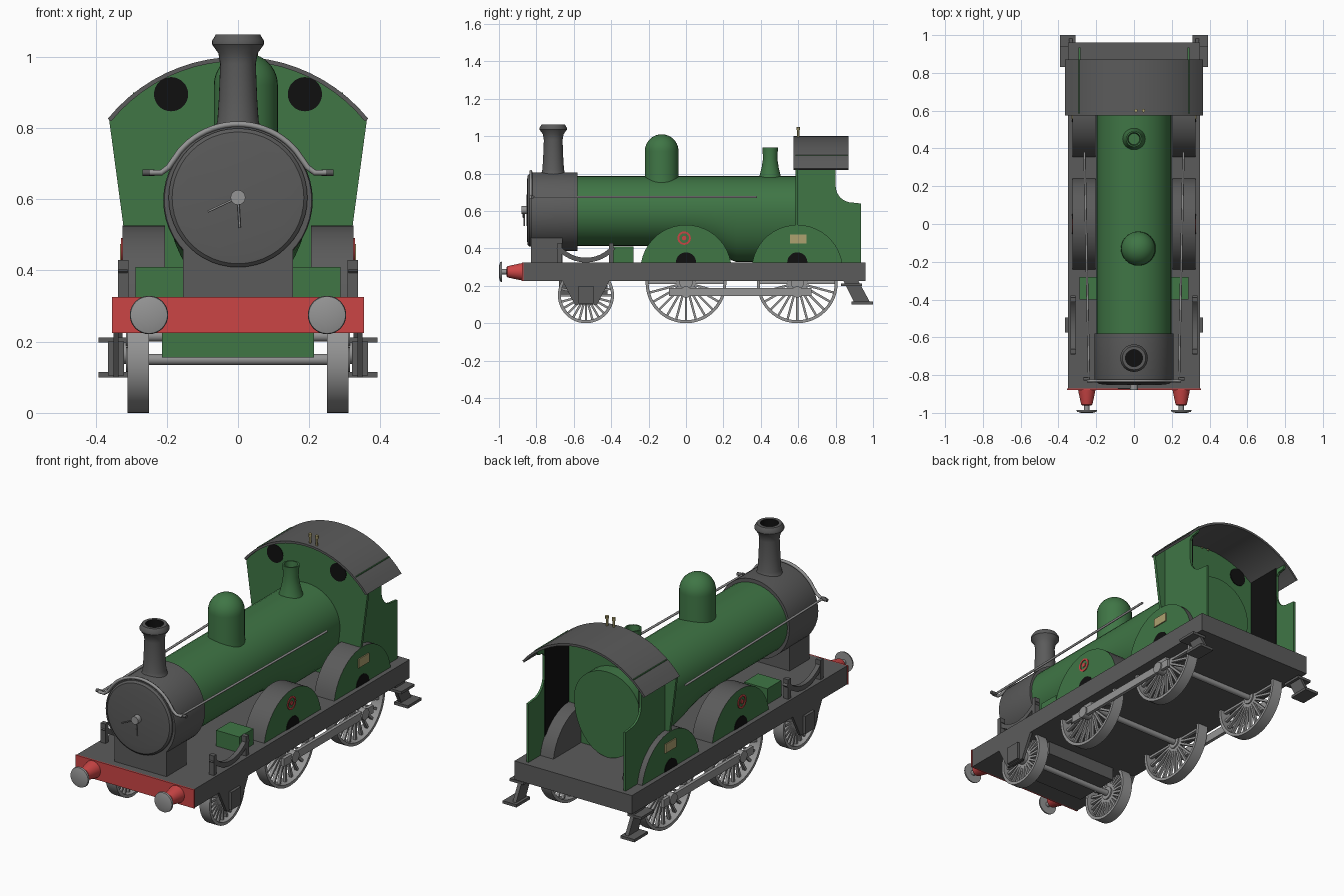
import bpy, bmesh, math
from mathutils import Matrix, Vector

cube = bpy.data.objects.get("Cube")
if cube:
    bpy.data.objects.remove(cube)


def material(name, r, g, b):
    m = bpy.data.materials.new(name)
    m.use_nodes = True
    m.diffuse_color = (r, g, b, 1)
    m.node_tree.nodes["Principled BSDF"].inputs["Base Color"].default_value = (r, g, b, 1)
    return m


GREEN = material("green paint", .05, .18, .06)
GREY = material("dark grey", .105, .105, .105)
STEEL = material("steel", .3, .3, .3)
RED = material("red paint", .6, .06, .06)
BLACK = material("black", .005, .005, .005)
BRASS = material("brass", .42, .36, .16)


def finish(name, bm, mats, rule=None):
    """Turn a bmesh into an object, colouring faces by a rule."""
    bmesh.ops.remove_doubles(bm, verts=bm.verts, dist=1e-5)
    bmesh.ops.recalc_face_normals(bm, faces=bm.faces)
    for f in bm.faces:
        f.smooth = True
        f.material_index = rule(f) if rule else 0
    me = bpy.data.meshes.new(name)
    bm.to_mesh(me)
    bm.free()
    me.set_sharp_from_angle(angle=math.radians(35))
    for m in (mats if isinstance(mats, list) else [mats]):
        me.materials.append(m)
    ob = bpy.data.objects.new(name, me)
    bpy.context.collection.objects.link(ob)
    return ob


def add_box(bm, x, y, z):
    size = [b - a for a, b in (x, y, z)]
    mid = [(a + b) / 2 for a, b in (x, y, z)]
    bmesh.ops.create_cube(bm, size=1, matrix=Matrix.Translation(mid) @ Matrix.Diagonal((*size, 1)))


def box(name, x, y, z, mats, rule=None):
    bm = bmesh.new()
    add_box(bm, x, y, z)
    return finish(name, bm, mats, rule)


def loft(bm, rings, caps=True):
    rows = [[bm.verts.new(p) for p in ring] for ring in rings]
    n = len(rows[0])
    for a, b in zip(rows, rows[1:]):
        for i in range(n):
            bm.faces.new((a[i], a[(i + 1) % n], b[(i + 1) % n], b[i]))
    if caps:
        bm.faces.new(rows[0])
        bm.faces.new(rows[-1])


def add_lathe(bm, profile, origin, axis, seg=32, caps=True):
    def point(r, h, t):
        a, b = r * math.cos(t), r * math.sin(t)
        p = {"x": (h, a, b), "y": (a, h, b), "z": (a, b, h)}[axis]
        return Vector(p) + Vector(origin)
    loft(bm, [[point(max(r, 1e-4), h, math.tau * i / seg) for i in range(seg)] for r, h in profile], caps)


def lathe(name, profile, origin, axis, mats, seg=32, rule=None):
    bm = bmesh.new()
    add_lathe(bm, profile, origin, axis, seg)
    return finish(name, bm, mats, rule)


def prism(name, outline, lo, hi, axis, mats, rule=None):
    """Extrude a (y, z) outline along x or an (x, z) outline along y."""
    bm = bmesh.new()
    loft(bm, [[(h, a, b) if axis == "x" else (a, h, b) for a, b in outline] for h in (lo, hi)])
    return finish(name, bm, mats, rule)


def arc(cx, cz, r, start, end, n=20):
    ts = [math.radians(start + (end - start) * i / n) for i in range(n + 1)]
    return [(cx + r * math.cos(t), cz + r * math.sin(t)) for t in ts]


def tube(name, points, r, mat):
    cu = bpy.data.curves.new(name, "CURVE")
    cu.dimensions = "3D"
    cu.bevel_depth, cu.bevel_resolution, cu.use_fill_caps = r, 2, True
    sp = cu.splines.new("POLY")
    sp.points.add(len(points) - 1)
    for p, co in zip(sp.points, points):
        p.co = (*co, 1)
    cu.materials.append(mat)
    ob = bpy.data.objects.new(name, cu)
    bpy.context.collection.objects.link(ob)


def wheel(name, side, y, r):
    """Spoked wheel standing on the ground."""
    bm = bmesh.new()
    c = (0, y, r)
    rim = [(r, .25), (r, .31), (r - .016, .31), (r - .016, .25), (r, .25)]
    add_lathe(bm, [(a, side * h) for a, h in rim], c, "x", 48, caps=False)
    add_lathe(bm, [(.035, side * .265), (.035, side * .315)], c, "x", 20)
    for i in range(24):
        start = len(bm.verts)
        add_box(bm, (side * .28 - .008, side * .28 + .008), (-.006, .006), (.02, r - .01))
        bm.verts.ensure_lookup_table()
        turn = Matrix.Translation(c) @ Matrix.Rotation(math.tau * i / 24, 4, "X")
        bmesh.ops.transform(bm, matrix=turn, verts=bm.verts[start:])
    finish(name, bm, STEEL)


# Footplate, front beam and the box below it
box("footplate", (-.35, .35), (-.87, .96), (.225, .325), GREY)
box("front_beam", (-.354, .354), (-.878, -.87), (.225, .325), RED)
box("under_box", (-.213, .213), (-.68, -.42), (.155, .226), [GREY, GREEN],
    lambda f: int(f.normal.y < -.9))

# Boiler whose underside drops into the firebox
bm = bmesh.new()
rings = []
for y, drop in ((-.59, 0), (0, 0), (.08, .06), (.16, .2), (.22, .36), (.27, .46), (.67, .46)):
    rings.append([])
    for i in range(40):
        c, s = math.cos(math.tau * i / 40), math.sin(math.tau * i / 40)
        rings[-1].append((.198 * c, y, .6 + .187 * s * (1 + drop * (s < 0))))
loft(bm, rings)
finish("boiler", bm, GREEN)

# Smokebox, door, saddle and door handle
lathe("smokebox", [(.207, -.83), (.21, -.82), (.21, -.58)], (0, 0, .597), "y", GREY, 48)
lathe("smokebox_door", [(0, -.852), (.15, -.851), (.185, -.847), (.195, -.838), (.195, -.82)],
      (0, 0, .604), "y", GREY, 48)
box("smokebox_saddle", (-.155, .155), (-.83, -.66), (.32, .5), GREY)
lathe("door_hub", [(.021, -.88), (.021, -.85)], (0, 0, .605), "y", STEEL, 16)
tube("door_handle_long", [(0, -.87, .605), (-.085, -.87, .565)], .003, STEEL)
tube("door_handle_short", [(0, -.865, .605), (.005, -.865, .52)], .003, STEEL)

# Chimney, dome and safety valve
lathe("chimney", [(.1, .76), (.066, .79), (.058, .82), (.054, .88), (.05, .98), (.055, 1.01), (.073, 1.035),
                  (.073, 1.045), (.062, 1.063), (.045, 1.063), (.045, 1.02), (0, 1.02)],
      (0, -.71, 0), "z", [GREY, BLACK],
      rule=lambda f: int(f.calc_center_median().z > 1.01 and Vector(f.calc_center_median() - Vector((0, -.71, 0))).xy.length < .05))
lathe("steam_dome", [(.094, .74), (.09, .79)] + arc(0, .92, .09, 0, 90, 10), (.022, -.13, 0), "z", GREEN)
lathe("safety_valve", [(.066, .76), (.056, .79), (.046, .83), (.038, .88), (.042, .94), (.034, .94), (.03, .9), (0, .9)],
      (0, .45, 0), "z", GREEN)

# Cab front, roof and whistles
roof_arc = arc(0, .528, .467, 39.2, 140.8)
prism("cab_front", [(-.295, .325), (.295, .325)] + roof_arc, .585, .6, "y", GREEN)
prism("cab_roof", arc(0, .528, .472, 39.2, 140.8) + arc(0, .528, .46, 140.8, 39.2), .575, .87, "y", GREY)
for x in (.01, .05):
    lathe("whistle", [(.006, .98), (.006, 1.03), (.009, 1.035), (.009, 1.05)], (x, .6, 0), "z", BRASS, 10)

# Cab side outline with the scooped opening
cab_side = ([(.585, .325), (.935, .325), (.935, .64), (.89, .645)] + arc(.89, .735, .09, 260, 180, 8)
            + [(.8, .85), (.815, .865), (.85, .87), (.87, .9), (.585, .9)])

for side, label in ((1, "left"), (-1, "right")):
    def span(a, b):
        return tuple(sorted((side * a, side * b)))

    # Cab side, dark lining and round windows
    prism(label + "_cab_side", cab_side, *span(.283, .295), "x", GREEN)
    box(label + "_cab_lining", span(.278, .283), (.6, .8), (.325, .895), BLACK)
    for y in (.582, .6):
        lathe(label + "_cab_window", [(.048, y), (.048, y + .004)], (side * .188, 0, .895), "y", BLACK)

    # Splashers over the driving wheels
    for y in (0, .595):
        prism(label + "_splasher", arc(y, .282, .244, 10, 170), *span(.205, .325), "x", [GREY, GREEN],
              lambda f: int(f.normal.x * side > .9))
        prism(label + "_axle_opening", arc(y, .325, .054, 0, 180, 14), *span(.325, .328), "x", BLACK)
        wheel(label + "_driving_wheel", side, y, .216)
    bm = bmesh.new()
    add_lathe(bm, [(r, side * h) for r, h in ((.036, .324), (.036, .329), (.026, .329), (.026, .324))],
              (0, -.01, .455), "x", 24, caps=False)
    add_lathe(bm, [(.012, side * .324), (.012, side * .329)], (0, -.01, .455), "x", 16)
    finish(label + "_badge", bm, RED)
    box(label + "_brass_plate", span(.324, .331), (.555, .645), (.427, .475), BRASS)

    # Sandbox
    box(label + "_sandbox", span(.15, .288), (-.4, -.28), (.32, .41), GREEN)

    # Leading wheel with guard, leaf spring and hangers
    wheel(label + "_leading_wheel", side, -.535, .15)
    prism(label + "_axle_guard", [(-.66, .226), (-.41, .226), (-.475, .1), (-.595, .1)], *span(.335, .35), "x", GREY)
    box(label + "_axle_box", span(.32, .365), (-.575, -.495), (.105, .2), GREY)
    spring = arc(-.535, .53, .18, 220, 320, 12)
    prism(label + "_leaf_spring", spring + arc(-.535, .53, .205, 320, 220, 12), *span(.31, .335), "x", GREY)
    for y in (-.675, -.4):
        box(label + "_spring_hanger", span(.308, .337), (y - .012, y + .012), (.32, .43), GREY)
    box(label + "_spring_post", span(.315, .33), (-.555, -.515), (.32, .345), GREY)

    # Coupling rod with crank pins
    box(label + "_coupling_rod", span(.32, .338), (-.09, .67), (.145, .187), STEEL)
    for y in (0, .595):
        lathe(label + "_crank_pin", [(.03, side * .3), (.03, side * .345)], (0, y, .167), "x", STEEL, 20)

    # Rear steps
    prism(label + "_step_leg", [(.84, .23), (.92, .23), (.985, .11), (.9, .11)], *span(.325, .345), "x", GREY)
    box(label + "_upper_step", span(.31, .392), (.83, .94), (.198, .212), GREY)
    box(label + "_lower_step", span(.31, .392), (.885, 1), (.1, .115), GREY)

    # Buffers
    at = (side * .25, 0, .275)
    lathe(label + "_buffer_cone", [(.047, -.87), (.044, -.89), (.03, -.955), (.024, -.96)], at, "y", RED)
    lathe(label + "_buffer_shaft", [(.014, -.99), (.014, -.95)], at, "y", STEEL, 16)
    lathe(label + "_buffer_disc", [(.03, -1), (.052, -.994), (.054, -.985)], at, "y", STEEL)

    # Side handrail and its end knob
    tube(label + "_handrail", [(side * .238, -.83, .675), (side * .262, .38, .675)], .006, STEEL)
    lathe(label + "_handrail_knob", [(.009, side * .235), (.009, side * .268)], (0, -.82, .675), "x", GREY, 12)

# Front handrail looping over the smokebox
loop = [(x, -.83, z) for x, z in arc(0, .597, .214, 40, 140)]
tube("front_handrail", [(.25, -.83, .675), (.215, -.83, .675), (.195, -.83, .69)] + loop
     + [(-.195, -.83, .69), (-.215, -.83, .675), (-.25, -.83, .675)], .008, STEEL)

# Axles
for y, z in ((-.535, .15), (0, .216), (.595, .216)):
    lathe("axle", [(.016, -.28), (.016, .28)], (0, y, z), "x", STEEL, 16)
